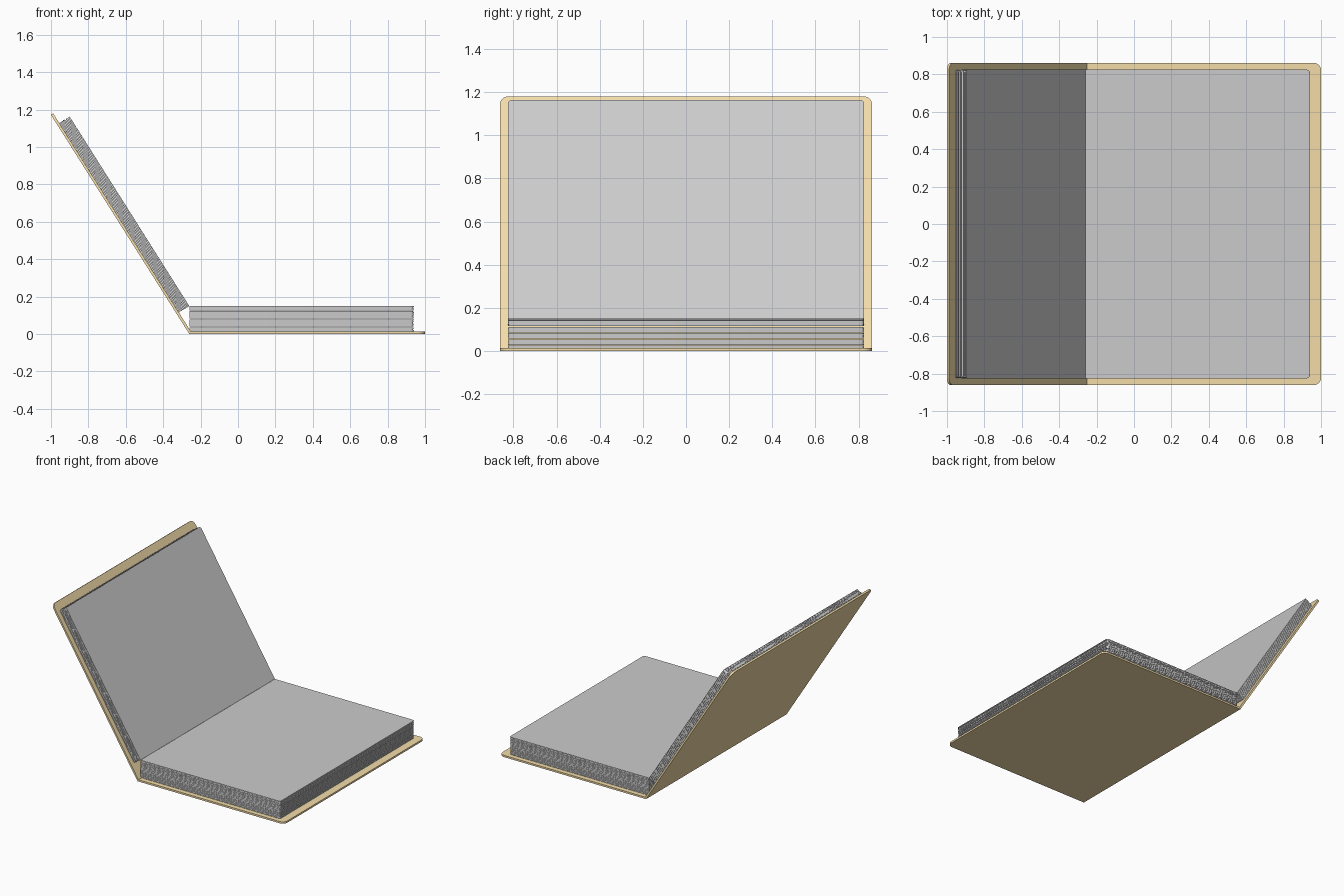
import bpy, bmesh, math, random
from mathutils import Matrix, Vector

if "Cube" in bpy.data.objects:
    bpy.data.objects.remove(bpy.data.objects["Cube"])

random.seed(4)
HINGE = -0.26
T = 0.014                      # cover thickness


def slab(bm, x0, x1, hy, z0, z1, r, mat, seg=6):
    """Flat board with its two outer corners rounded."""
    pts = [(x0, -hy)]
    for cy, a0 in ((-hy + r, -90), (hy - r, 0)):
        for i in range(seg + 1):
            a = math.radians(a0 + 90 * i / seg)
            pts.append((x1 - r + r * math.cos(a), cy + r * math.sin(a)))
    pts.append((x0, hy))
    low = [bm.verts.new(mat @ Vector((x, y, z0))) for x, y in pts]
    top = [bm.verts.new(mat @ Vector((x, y, z1))) for x, y in pts]
    bm.faces.new(low[::-1])
    bm.faces.new(top)
    n = len(pts)
    for i in range(n):
        j = (i + 1) % n
        bm.faces.new((low[i], low[j], top[j], top[i]))


def finish(name, bm, material=None):
    bmesh.ops.recalc_face_normals(bm, faces=bm.faces)
    me = bpy.data.meshes.new(name)
    bm.to_mesh(me)
    bm.free()
    ob = bpy.data.objects.new(name, me)
    bpy.context.collection.objects.link(ob)
    if material:
        me.materials.append(material)
    bpy.context.view_layer.objects.active = ob
    ob.select_set(True)
    bpy.ops.object.shade_smooth_by_angle(angle=math.radians(30))
    ob.select_set(False)


def cover(name, length, mat):
    bm = bmesh.new()
    slab(bm, 0, length, 0.862, 0, T, 0.04, mat)
    finish(name, bm, tan)


def page_stack(name, start, z0, z1, count, mat):
    # Individual sheets with a hair of space and uneven outer edges
    bm = bmesh.new()
    step = (z1 - z0) / count
    for i in range(count):
        z = z0 + i * step
        end = start + 1.2 - random.uniform(0, 0.004)
        slab(bm, start, end, 0.825 - random.uniform(0, 0.002),
             z, z + step * 0.9, 0.014, mat, 4)
    finish(name, bm)


tan = bpy.data.materials.new("tan_cover")
tan.diffuse_color = (0.9, 0.72, 0.4, 1)
tan.use_nodes = True
tan.node_tree.nodes["Principled BSDF"].inputs["Base Color"].default_value = tan.diffuse_color

# Local frames: flat half, and raised half swung about the hinge
flat = Matrix.Translation((HINGE, 0, 0))
d = Vector((-0.74, 0, 1.172)).normalized()
n = Vector((d.z, 0, -d.x))
y = n.cross(d)
raised = flat @ Matrix((d, y, n)).transposed().to_4x4()

# Covers (the raised one includes the spine strip)
cover("back_cover", 1.26, flat)
cover("front_cover_and_spine", 1.387, raised)

# Page blocks
page_stack("right_pages", 0.0, T, 0.15, 54, flat)
page_stack("left_pages", 0.127, T, 0.08, 27, raised)
